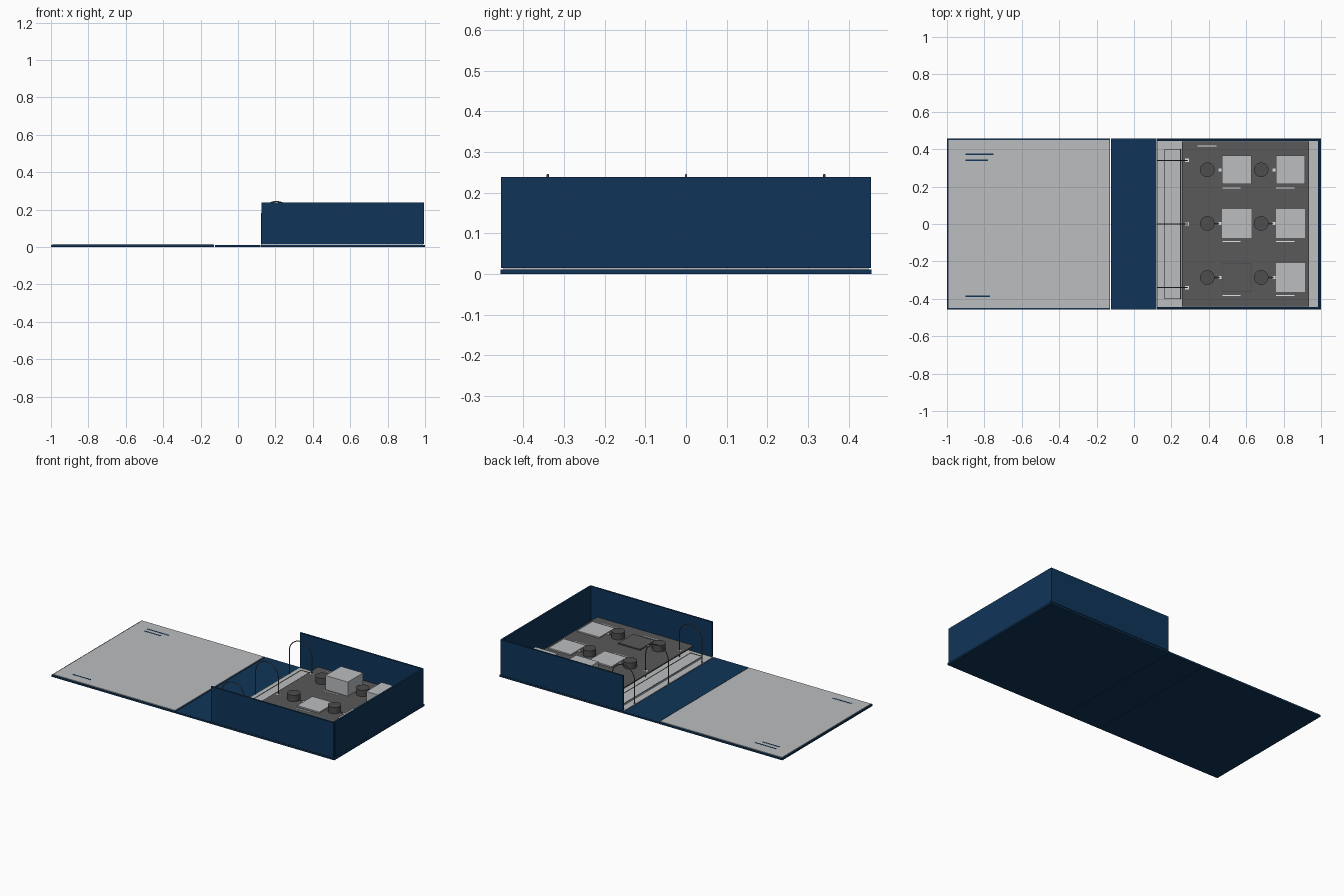
import bpy, bmesh, math

old = bpy.data.objects.get("Cube")
if old:
    bpy.data.objects.remove(old, do_unlink=True)


def material(name, rgb):
    m = bpy.data.materials.new(name)
    m.use_nodes = True
    m.diffuse_color = (*rgb, 1)
    m.node_tree.nodes["Principled BSDF"].inputs["Base Color"].default_value = (*rgb, 1)
    return m


BLUE = material("navy_blue", (0.005, 0.036, 0.1))
LIGHT = material("light_grey", (0.5, 0.51, 0.52))
DARK = material("dark_grey", (0.1, 0.1, 0.1))
KNOB = material("charcoal", (0.075, 0.075, 0.075))
METAL = material("ring_metal", (0.13, 0.13, 0.13))
WHITE = material("white", (0.8, 0.8, 0.8))


def finish(name, bm, mat):
    me = bpy.data.meshes.new(name)
    bm.to_mesh(me)
    bm.free()
    me.materials.append(mat)
    ob = bpy.data.objects.new(name, me)
    bpy.context.collection.objects.link(ob)
    return ob


def box(name, x, y, z, mat):
    """Box from (low, high) ranges on each axis."""
    bm = bmesh.new()
    bmesh.ops.create_cube(bm, size=1)
    for v in bm.verts:
        for i, (lo, hi) in enumerate((x, y, z)):
            v.co[i] = lo if v.co[i] < 0 else hi
    return finish(name, bm, mat)


def tube(name, points, radius, mat):
    cu = bpy.data.curves.new(name, "CURVE")
    cu.dimensions = "3D"
    cu.bevel_depth = radius
    cu.bevel_resolution = 2
    cu.use_fill_caps = True
    sp = cu.splines.new("POLY")
    sp.points.add(len(points) - 1)
    for p, co in zip(sp.points, points):
        p.co = (*co, 1)
    cu.materials.append(mat)
    ob = bpy.data.objects.new(name, cu)
    bpy.context.collection.objects.link(ob)
    return ob


BASE, LINING, TOP = 0.011, 0.015, 0.238
HALF = 0.456
PAGE = 0.055

# Hinged cover panels and their linings
for name, x in (("front_cover", (-1, -0.127)), ("spine", (-0.124, 0.121)),
                ("back_cover", (0.124, 1))):
    box(name, x, (-HALF, HALF), (0, BASE), BLUE)
box("front_cover_lining", (-0.993, -0.13), (-0.449, 0.449), (BASE, LINING), LIGHT)
box("back_cover_lining", (0.122, 0.99), (-0.449, 0.449), (BASE, LINING), LIGHT)

# Upright walls on three sides
for side, s in (("front", -1), ("rear", 1)):
    y = sorted((s * 0.444, s * 0.455))
    box(side + "_wall", (0.126, 0.994), y, (LINING, TOP), BLUE)
box("end_wall", (0.984, 0.995), (-0.444, 0.444), (LINING, TOP), BLUE)

# Ring mechanism
box("ring_plate", (0.165, 0.248), (-0.4, 0.4), (LINING, 0.026), LIGHT)
for s in (-1, 1):
    x = 0.2065 + s * 0.0415
    tube("plate_rim", [(x, -0.4, 0.026), (x, 0.4, 0.026)], 0.002, METAL)
    tube("plate_end_rim", [(0.165, s * 0.4, 0.026), (0.248, s * 0.4, 0.026)], 0.002, METAL)
for y in (-0.34, 0, 0.34):
    cx, r, spring = 0.205, 0.08, 0.163
    arch = [(cx - r, y, LINING)]
    arch += [(cx - r * math.cos(a), y, spring + r * math.sin(a))
             for a in (math.pi * i / 20 for i in range(21))]
    arch.append((cx + r, y, LINING))
    tube("binder_ring", arch, 0.003, METAL)
    # Punched hole reinforcement
    box("hole_patch", (0.272, 0.294), (y - 0.009, y + 0.009), (PAGE, PAGE + 0.001), WHITE)

# Dark page carried by the rings
box("page", (0.256, 0.936), (-0.442, 0.442), (PAGE - 0.008, PAGE), DARK)
box("title_strip", (0.34, 0.44), (0.415, 0.42), (PAGE, PAGE + 0.001), WHITE)

# Sample blocks, each with a round knob, short lead and caption strip
for y, heights in ((0.29, (0.145, 0.12)), (0.003, (0.063, 0.063)), (-0.286, (0.06, 0.063))):
    for col, (x, top) in enumerate(zip((0.55, 0.838), heights)):
        is_dark = col == 0 and y < -0.1
        box("sample_block", (x - 0.08, x + 0.077), (y - 0.077, y + 0.077),
            (PAGE, top), KNOB if is_dark else LIGHT)
        if is_dark:
            box("dark_block_face", (x - 0.076, x + 0.073), (y - 0.073, y + 0.073),
                (top, top + 0.001), DARK)
        kx = x - 0.158
        bm = bmesh.new()
        bmesh.ops.create_cone(bm, cap_ends=True, segments=32, radius1=0.039,
                              radius2=0.039, depth=0.04)
        bmesh.ops.translate(bm, verts=bm.verts, vec=(kx, y, PAGE + 0.02))
        knob = finish("knob", bm, KNOB)
        bpy.ops.object.select_all(action="DESELECT")
        knob.select_set(True)
        bpy.context.view_layer.objects.active = knob
        bpy.ops.object.shade_smooth_by_angle()
        tube("lead", [(kx + 0.038, y, PAGE + 0.003), (kx + 0.065, y, PAGE + 0.003)], 0.002, METAL)
        box("contact", (kx + 0.06, kx + 0.077), (y - 0.008, y + 0.008), (PAGE, PAGE + 0.004), WHITE)
        box("caption_strip", (x - 0.078, x + 0.02), (y - 0.099, y - 0.094),
            (PAGE, PAGE + 0.001), WHITE)

# Thin blue strips on the cover lining
for x1, y in ((-0.75, 0.372), (-0.78, 0.34), (-0.77, -0.385)):
    box("cover_strip", (-0.9, x1), (y - 0.004, y + 0.004), (LINING, LINING + 0.001), BLUE)
